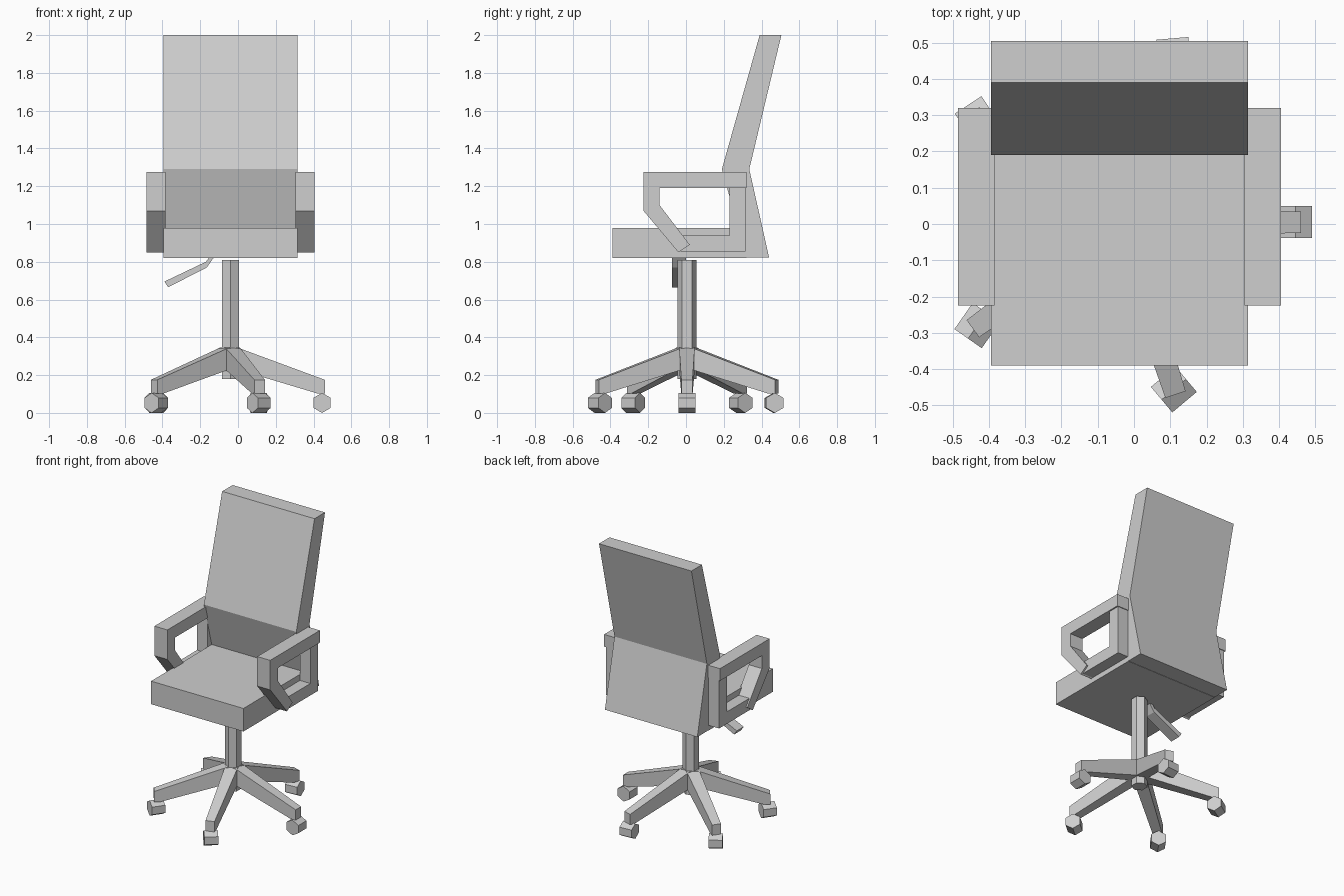
import bpy, bmesh
from math import radians, cos, sin, pi
from mathutils import Matrix, Vector

old = bpy.data.objects.get("Cube")
if old:
    bpy.data.objects.remove(old)

grey = bpy.data.materials.new("light_grey")
grey.use_nodes = True
grey.diffuse_color = (0.62, 0.62, 0.62, 1)
grey.node_tree.nodes["Principled BSDF"].inputs["Base Color"].default_value = grey.diffuse_color

CENTRE = Vector((-0.04, 0.005, 0))   # axis of the swivel column


def prism(name, profile, start, end, matrix=Matrix(), taper=None):
    """Extrude a (y, z) profile along x; taper(y) scales the x extent."""
    bm = bmesh.new()
    loops = []
    for x in (start, end):
        loops.append([bm.verts.new((x * (taper(y) if taper else 1), y, z)) for y, z in profile])
    a, b = loops
    bm.faces.new(a)
    bm.faces.new(b)
    n = len(profile)
    for i in range(n):
        j = (i + 1) % n
        bm.faces.new((a[i], a[j], b[j], b[i]))
    bm.transform(matrix)
    bmesh.ops.recalc_face_normals(bm, faces=bm.faces)
    mesh = bpy.data.meshes.new(name)
    bm.to_mesh(mesh)
    bm.free()
    mesh.materials.append(grey)
    obj = bpy.data.objects.new(name, mesh)
    bpy.context.collection.objects.link(obj)
    return obj


def rect(y0, y1, z0, z1):
    return [(y0, z0), (y1, z0), (y1, z1), (y0, z1)]


def hexagon(radius, z=0):
    return [(radius * sin(i * pi / 3), z + radius * cos(i * pi / 3)) for i in range(6)]


# Seat cushion and kinked backrest
LEFT, RIGHT = -0.395, 0.315
prism("seat", rect(-0.39, 0.32, 0.82, 0.98), LEFT, RIGHT)
prism("backrest", [(0.32, 0.822), (0.44, 0.822), (0.335, 1.29), (0.505, 2.0),
                   (0.39, 2.0), (0.19, 1.29)], LEFT, RIGHT)

# Armrests: pad, rear post, lower bar and bent front strut
strut = [(-0.225, 1.19), (-0.225, 1.07), (-0.04, 0.85), (0.02, 0.89), (-0.14, 1.10), (-0.14, 1.19)]
for side, x0 in (("right", -0.485), ("left", 0.305)):
    x1 = x0 + 0.1
    prism(side + "_arm_pad", rect(-0.225, 0.32, 1.19, 1.275), x0, x1)
    prism(side + "_arm_post", rect(0.23, 0.315, 0.855, 1.19), x0 + 0.01, x1 - 0.01)
    prism(side + "_arm_lower_bar", rect(-0.03, 0.23, 0.855, 0.938), x0 + 0.01, x1 - 0.01)
    prism(side + "_arm_strut", strut, x0, x1)

# Height lever under the seat, profile turned to run along x
lever = [(-0.39, 0.695), (-0.17, 0.80), (-0.155, 0.82), (-0.13, 0.82), (-0.165, 0.77), (-0.37, 0.665)]
swap_xy = Matrix(((0, 1, 0, 0), (1, 0, 0, 0), (0, 0, 1, 0), (0, 0, 0, 1)))
prism("height_lever", lever, -0.075, 0.0, swap_xy)

# Six-sided swivel column, corner to the front
upright = Matrix.Translation(CENTRE) @ Matrix.Rotation(radians(-90), 4, "Y") @ Matrix.Rotation(radians(30), 4, "X")
prism("column", hexagon(0.051), 0.18, 0.81, upright @ Matrix.Rotation(radians(-60 + 90), 4, "X")
      @ Matrix.Rotation(radians(-30), 4, "X"))

# Five tapered legs, each with a swivelled hexagonal caster
leg = [(0.0, 0.345), (0.04, 0.345), (0.5, 0.175), (0.5, 0.103), (0.46, 0.103), (0.03, 0.232), (0.0, 0.232)]
caster_axis = {0: 90, 72: 5, 144: 33, -144: 55, -72: 40}
for number, (angle, axle) in enumerate(caster_axis.items(), 1):
    turn = Matrix.Rotation(radians(angle), 4, "Z")
    place = Matrix.Translation(CENTRE) @ turn @ Matrix.Rotation(radians(-90), 4, "Z")
    prism(f"leg_{number}", leg, -0.042, 0.042, place, lambda r: 1 - 0.6 * r)
    spot = CENTRE + turn @ Vector((0.485, 0, 0.053))
    prism(f"caster_{number}", hexagon(0.053), -0.044, 0.044,
          Matrix.Translation(spot) @ Matrix.Rotation(radians(axle), 4, "Z"))
